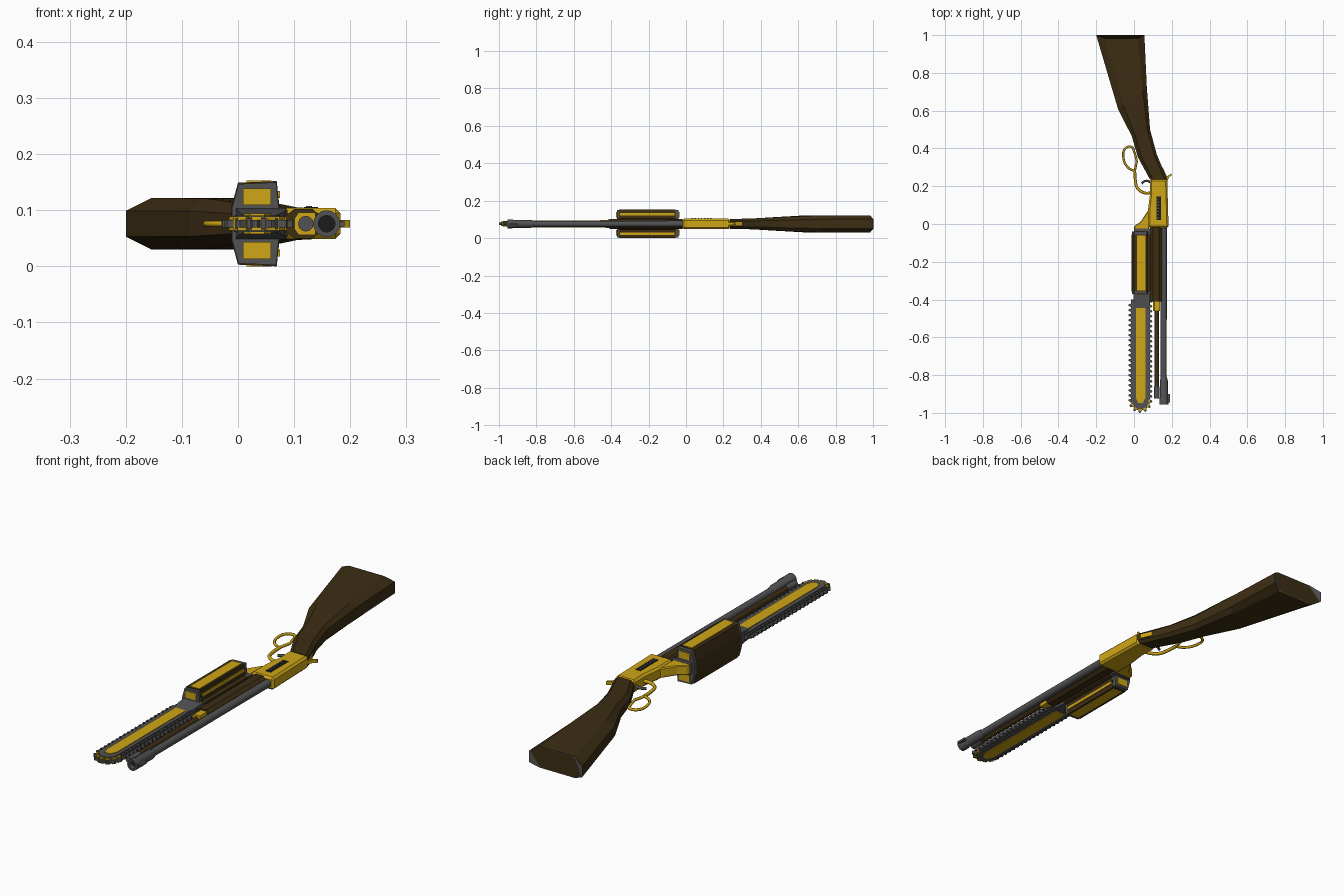
import bpy, bmesh, math
from mathutils import Vector

if "Cube" in bpy.data.objects:
    bpy.data.objects.remove(bpy.data.objects["Cube"])

ZC = 0.076  # mid height of the whole model


def material(name, rgb):
    m = bpy.data.materials.new(name)
    m.diffuse_color = (*rgb, 1)
    m.use_nodes = True
    m.node_tree.nodes["Principled BSDF"].inputs["Base Color"].default_value = m.diffuse_color
    return m


GOLD = material("gold", (0.62, 0.38, 0.008))
WOOD = material("dark_wood", (0.046, 0.027, 0.007))
STEEL = material("steel", (0.085, 0.085, 0.088))
BLACK = material("black", (0.012, 0.012, 0.012))


def add_mesh(name, verts, faces, mats):
    me = bpy.data.meshes.new(name)
    bm = bmesh.new()
    vs = [bm.verts.new(v) for v in verts]
    for f in faces:
        bm.faces.new([vs[i] for i in f])
    bmesh.ops.recalc_face_normals(bm, faces=bm.faces)
    bm.to_mesh(me)
    bm.free()
    for m in mats:
        me.materials.append(m)
    ob = bpy.data.objects.new(name, me)
    bpy.context.collection.objects.link(ob)
    return ob


def loft(name, rings, mat):
    n = len(rings[0])
    faces = [[r * n + i, r * n + (i + 1) % n, (r + 1) * n + (i + 1) % n, (r + 1) * n + i]
             for r in range(len(rings) - 1) for i in range(n)]
    faces += [list(range(n)), list(range((len(rings) - 1) * n, len(rings) * n))]
    return add_mesh(name, [v for r in rings for v in r], faces, [mat])


def plate(name, outline, z0, z1, mat, bevel=0):
    """Outline in plan, raised from z0 to z1."""
    ob = loft(name, [[(x, y, z) for x, y in outline] for z in (z0, z1)], mat)
    if bevel:
        b = ob.modifiers.new("bevel", "BEVEL")
        b.width, b.segments = bevel, 1
    return ob


def section(name, outline, y0, y1, mat):
    """Cross-section in x and z, run along y."""
    return loft(name, [[(x, y, z) for x, z in outline] for y in (y0, y1)], mat)


def box(name, x0, x1, y0, y1, z0, z1, mat, bevel=0):
    return plate(name, [(x0, y0), (x1, y0), (x1, y1), (x0, y1)], z0, z1, mat, bevel)


def turned(name, x, profile, mat, n=16):
    """Round part along y, from (y, radius) pairs."""
    ob = loft(name, [[(x + r * math.cos(2 * math.pi * i / n), y, ZC + r * math.sin(2 * math.pi * i / n))
                      for i in range(n)] for y, r in profile], mat)
    bpy.context.view_layer.objects.active = ob
    ob.select_set(True)
    bpy.ops.object.shade_smooth_by_angle(angle=math.radians(35))
    ob.select_set(False)
    return ob


def rod(name, points, radius, mat, cyclic=False):
    cu = bpy.data.curves.new(name, "CURVE")
    cu.dimensions = "3D"
    cu.bevel_depth, cu.bevel_resolution, cu.resolution_u = radius, 1, 5
    cu.use_fill_caps = True
    sp = cu.splines.new("BEZIER")
    sp.bezier_points.add(len(points) - 1)
    for p, (x, y) in zip(sp.bezier_points, points):
        p.co = (x, y, ZC)
        p.handle_left_type = p.handle_right_type = "AUTO"
    sp.use_cyclic_u = cyclic
    cu.materials.append(mat)
    ob = bpy.data.objects.new(name, cu)
    bpy.context.collection.objects.link(ob)
    bpy.context.view_layer.objects.active = ob
    ob.select_set(True)
    bpy.ops.object.convert(target="MESH")
    bpy.context.object.select_set(False)


# Stock: chamfered rings from butt to wrist (left x, y, right x, y, half thickness, hollow)
rings = []
for lx, ly, rx, ry, h, hollow in [(-0.2, 1.0, 0.055, 1.0, 0.046, 0.018),
                                  (-0.085, 0.61, 0.068, 0.72, 0.045, 0),
                                  (-0.012, 0.465, 0.085, 0.5, 0.036, 0),
                                  (0.02, 0.355, 0.12, 0.37, 0.029, 0),
                                  (0.085, 0.235, 0.176, 0.235, 0.026, 0)]:
    L, R = Vector((lx, ly, ZC)), Vector((rx, ry, ZC))
    a, b = L.lerp(R, 0.18), L.lerp(R, 0.86)
    ring = []
    for p, k, d in ((L, 0.5, 0), (a, 1, hollow), (b, 1, hollow), (R, 0.55, 0)):
        ring.append(p + Vector((0, -d, k * h)))
    ring += [Vector((p.x, p.y, 2 * ZC - p.z)) for p in reversed(ring)]
    rings.append(ring)
loft("stock", rings, WOOD)
# Butt plate: three thin steel facets over the hollow end
top, low = rings[0][:4], rings[0][:3:-1]
out = Vector((0, 0.002, 0))
add_mesh("butt_plate", [p + out for p in top + low],
         [(i, i + 1, i + 5, i + 4) for i in range(3)], [STEEL])

# Receiver, side wedge towards the motor housing, and ejection port
plate("receiver", [(0.083, 0.237), (0.176, 0.237), (0.183, -0.02), (0.075, -0.02), (0.075, 0.08),
                   (0.085, 0.16)], 0.049, 0.104, GOLD, 0.009)
plate("side_wedge", [(0.08, 0.075), (0.07, 0.065), (0.035, 0.012), (0.0, -0.012), (0.0, -0.032),
                     (0.08, -0.032)], 0.055, 0.098, GOLD, 0.004)
box("ejection_port", 0.118, 0.143, 0.02, 0.145, 0.1, 0.1055, BLACK)
for i in range(7):
    y = 0.03 + i * 0.0165
    box("port_rib", 0.121, 0.132, y, y + 0.007, 0.1, 0.108, STEEL)
plate("hammer", [(0.16, 0.24), (0.175, 0.225), (0.186, 0.248), (0.2, 0.258), (0.198, 0.268),
                 (0.178, 0.255)], 0.069, 0.083, GOLD)
plate("tang", [(0.145, 0.3), (0.152, 0.3), (0.181, 0.237), (0.165, 0.23)], 0.067, 0.085, GOLD)

# Lever loop, guard and trigger
rod("lever_guard", [(0.095, 0.165), (0.055, 0.165), (0.018, 0.19), (0.008, 0.225), (0.004, 0.28)],
    0.0075, GOLD)
rod("lever_loop", [(0.004, 0.28), (-0.033, 0.3), (-0.057, 0.36), (-0.046, 0.4), (-0.012, 0.408),
                   (0.0, 0.385), (0.015, 0.335)], 0.006, GOLD)
rod("lever_loop_front", [(0.004, 0.275), (0.008, 0.3), (0.016, 0.335)], 0.006, GOLD)
rod("trigger", [(0.09, 0.222), (0.06, 0.228), (0.04, 0.215)], 0.006, STEEL)

# Barrel with stepped muzzle, magazine tube and fore-end
turned("barrel", 0.157, [(0.0, 0.017), (-0.82, 0.016)], STEEL)
turned("muzzle", 0.158, [(-0.81, 0.016), (-0.83, 0.021), (-0.92, 0.021), (-0.93, 0.024), (-0.955, 0.024),
                         (-0.955, 0.015), (-0.92, 0.015)], STEEL)
turned("bore", 0.158, [(-0.922, 0.0145), (-0.935, 0.0145)], BLACK)
box("front_sight", 0.174, 0.19, -0.945, -0.9, 0.071, 0.081, STEEL)
turned("magazine_tube", 0.121, [(0.0, 0.0125), (-0.86, 0.0125)], WOOD, 12)
turned("magazine_cap", 0.121, [(-0.86, 0.014), (-0.925, 0.014)], STEEL, 12)
section("fore_end", [(0.085, 0.062), (0.1, 0.05), (0.133, 0.05), (0.147, 0.062), (0.147, 0.09),
                     (0.133, 0.102), (0.1, 0.102), (0.085, 0.09)], -0.41, -0.018, WOOD)
section("tube_clamp", [(0.101, 0.066), (0.108, 0.056), (0.138, 0.056), (0.138, 0.096), (0.108, 0.096),
                       (0.101, 0.086)], -0.46, -0.4, GOLD)

# Motor housing: twin-lobed section with steel end caps
half = [(-0.012, 0.029), (0.0, 0.073), (0.069, 0.076), (0.074, 0.029), (0.088, 0.024)]
hull = [(x, ZC + z) for x, z in half] + [(x, ZC - z) for x, z in reversed(half)]
section("motor_housing", hull, -0.358, -0.056, WOOD)
cap = [(0.034 + (x - 0.034) * 0.97, ZC + (z - ZC) * 0.97) for x, z in hull]
section("front_cap", cap, -0.37, -0.358, STEEL)
section("rear_cap", cap, -0.056, -0.04, STEEL)
box("rear_mount", 0.0, 0.088, -0.045, -0.025, 0.053, 0.099, STEEL)

# Gold panels on the housing, mirrored above and below
for s in (1, -1):
    def span(a, b):
        return sorted((ZC + s * a, ZC + s * b))
    box("housing_panel", 0.015, 0.06, -0.352, -0.062, *span(0.07, 0.0765 if s < 0 else 0.077), GOLD)
    box("side_strip", 0.066, 0.075, -0.352, -0.062, *span(0.046, 0.058), GOLD)
    box("front_panel", 0.009, 0.059, -0.374, -0.368, *span(0.033, 0.063), GOLD)
    box("rear_panel", 0.009, 0.059, -0.042, -0.036, *span(0.033, 0.063), GOLD)

# Steel block that carries the saw, tapering forwards
loft("saw_mount", [[(x0, y, ZC - h), (x1, y, ZC - h), (x1, y, ZC + h), (x0, y, ZC + h)]
                   for y, x0, x1, h in ((-0.36, -0.004, 0.086, 0.028), (-0.42, 0.0, 0.084, 0.022),
                                        (-0.47, 0.012, 0.066, 0.014))], STEEL)

# Saw bar with raised gold panel on both faces
CX, TIP, RAD = 0.034, -0.937, 0.05


def bar_outline(r, y_end, n=10):
    arc = [(CX + r * math.cos(math.pi * i / n), TIP - r * math.sin(math.pi * i / n)) for i in range(n + 1)]
    return [(CX + r, y_end)] + arc + [(CX - r, y_end)]


plate("chain_band", bar_outline(RAD, -0.4), ZC - 0.009, ZC + 0.009, STEEL)
plate("saw_bar", bar_outline(0.041, -0.4), ZC - 0.015, ZC + 0.015, STEEL)
plate("bar_panel", [(0.01, -0.425), (0.06, -0.425), (0.06, -0.92), (0.047, -0.948), (0.021, -0.948),
                    (0.01, -0.92)], ZC - 0.018, ZC + 0.018, GOLD)

# Chain: pointed teeth and links along both sides and around the nose
straight, arc_len, pitch = 0.53, math.pi * RAD, 0.0265
count = int((2 * straight + arc_len) / pitch)
for i in range(count + 1):
    d = i * pitch
    if d < straight:
        p, o, nose = Vector((CX + RAD, TIP + straight - d, ZC)), Vector((1, 0, 0)), False
    elif d < straight + arc_len:
        a = (d - straight) / RAD
        o, nose = Vector((math.cos(a), -math.sin(a), 0)), True
        p = Vector((CX, TIP, ZC)) + o * RAD
    else:
        p, o, nose = Vector((CX - RAD, TIP + d - straight - arc_len, ZC)), Vector((-1, 0, 0)), False
    t = Vector((o.y, -o.x, 0))
    shape = [p + t * 0.011 - o * 0.003, p + t * 0.006 + o * 0.013, p - t * 0.002 + o * 0.012,
             p - t * 0.01 - o * 0.003]
    plate("chain_tooth", [q[:2] for q in shape], ZC - 0.007, ZC + 0.007, STEEL)
    link = [p + t * u + o * v for u, v in ((0.009, 0.002), (0.009, -0.007), (-0.009, -0.007), (-0.009, 0.002))]
    plate("chain_link", [q[:2] for q in link], ZC - 0.0125, ZC + 0.0125, GOLD if nose else STEEL)
